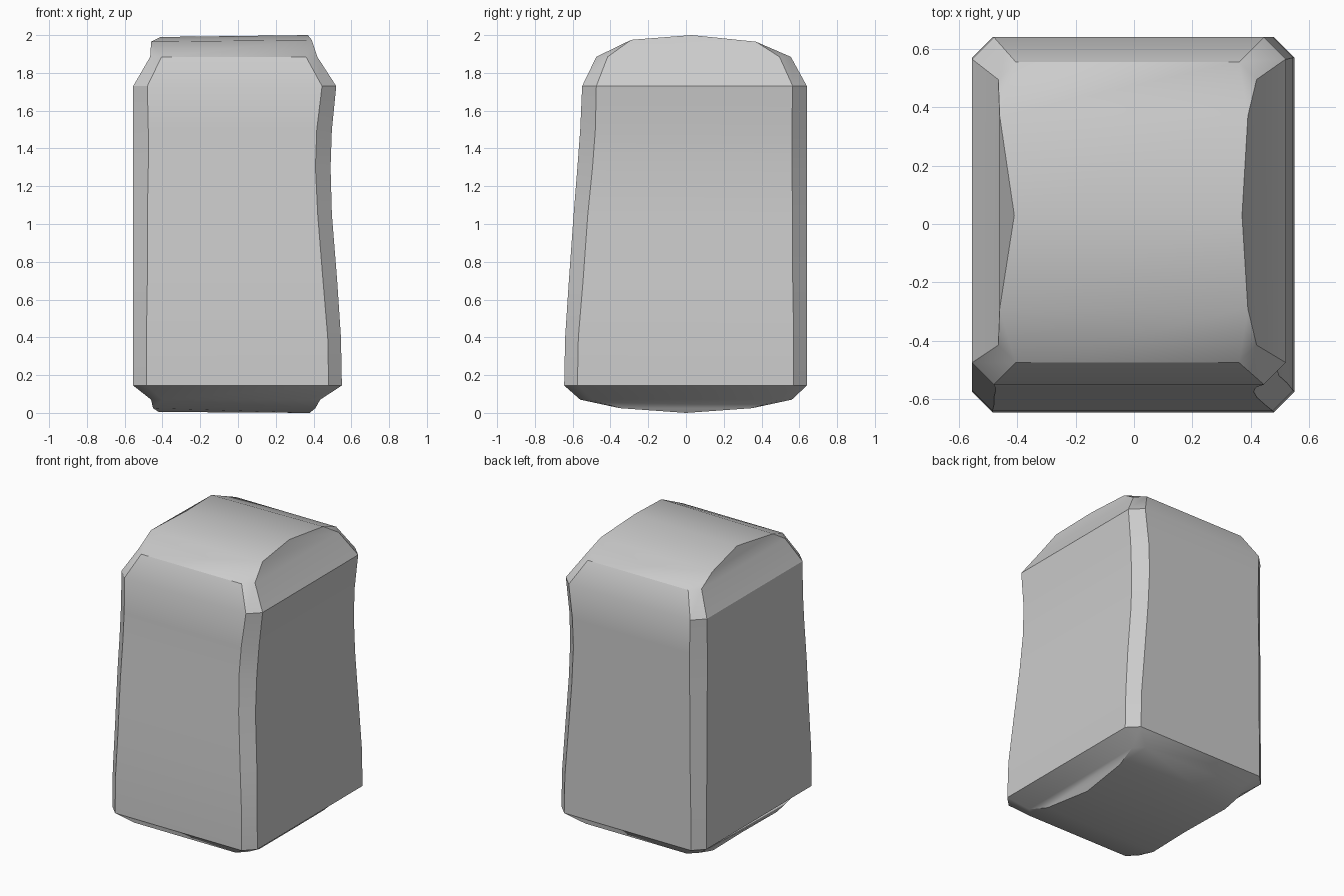
import bpy, bmesh, math

if "Cube" in bpy.data.objects:
    bpy.data.objects.remove(bpy.data.objects["Cube"])

# Cross-sections of the block: z, left x, right x, front y, back y, chamfer
RINGS = [
    (0.07, -0.46, 0.435, -0.56, 0.56, 0.06),
    (0.145, -0.555, 0.55, -0.645, 0.64, 0.07),
    (0.40, -0.555, 0.545, -0.64, 0.64, 0.07),
    (0.70, -0.555, 0.525, -0.62, 0.64, 0.075),
    (1.05, -0.555, 0.497, -0.595, 0.64, 0.075),
    (1.30, -0.555, 0.49, -0.575, 0.64, 0.08),
    (1.50, -0.555, 0.497, -0.56, 0.64, 0.08),
    (1.73, -0.555, 0.52, -0.55, 0.64, 0.075),
    (1.885, -0.465, 0.42, -0.475, 0.555, 0.06),
]
# Crown and underside ribs: y, left x, left z, right x, right z
CROWN = [(-0.29, -0.46, 1.965, 0.39, 1.975),
         (0.03, -0.41, 1.99, 0.37, 2.0),
         (0.37, -0.46, 1.955, 0.39, 1.965)]
BASE = [(-0.35, -0.45, 0.025, 0.41, 0.025),
        (0.0, -0.42, 0.005, 0.38, 0.0),
        (0.35, -0.45, 0.025, 0.41, 0.025)]

bm = bmesh.new()


def ring(z, xl, xr, yf, yb, c):
    pts = [(xl + c, yf), (xr - c, yf), (xr, yf + c), (xr, yb - c),
           (xr - c, yb), (xl + c, yb), (xl, yb - c), (xl, yf + c)]
    return [bm.verts.new((x, y, z)) for x, y in pts]


def arched_cap(r, ribs):
    left = [bm.verts.new((xl, y, zl)) for y, xl, zl, xr, zr in ribs]
    right = [bm.verts.new((xr, y, zr)) for y, xl, zl, xr, zr in ribs]
    # strips running front to back
    rows_l = [r[0]] + left + [r[5]]
    rows_r = [r[1]] + right + [r[4]]
    for i in range(len(rows_l) - 1):
        bm.faces.new((rows_l[i], rows_r[i], rows_r[i + 1], rows_l[i + 1]))
    # gable ends and clipped corners
    bm.faces.new([r[2], r[3]] + right[::-1])
    bm.faces.new([r[7]] + left + [r[6]])
    for a, b, c in ((r[1], r[2], right[0]), (r[3], r[4], right[-1]),
                    (r[5], r[6], left[-1]), (r[7], r[0], left[0])):
        bm.faces.new((a, b, c))


# Chamfered body
loops = [ring(*s) for s in RINGS]
for a, b in zip(loops, loops[1:]):
    for i in range(8):
        j = (i + 1) % 8
        bm.faces.new((a[i], a[j], b[j], b[i]))

# Rounded crown and underside
arched_cap(loops[-1], CROWN)
arched_cap(loops[0], BASE)
bmesh.ops.recalc_face_normals(bm, faces=bm.faces)

mesh = bpy.data.meshes.new("stone_block")
bm.to_mesh(mesh)
bm.free()
block = bpy.data.objects.new("stone_block", mesh)
bpy.context.collection.objects.link(block)
bpy.context.view_layer.objects.active = block
block.select_set(True)
bpy.ops.object.shade_smooth_by_angle(angle=math.radians(30))
